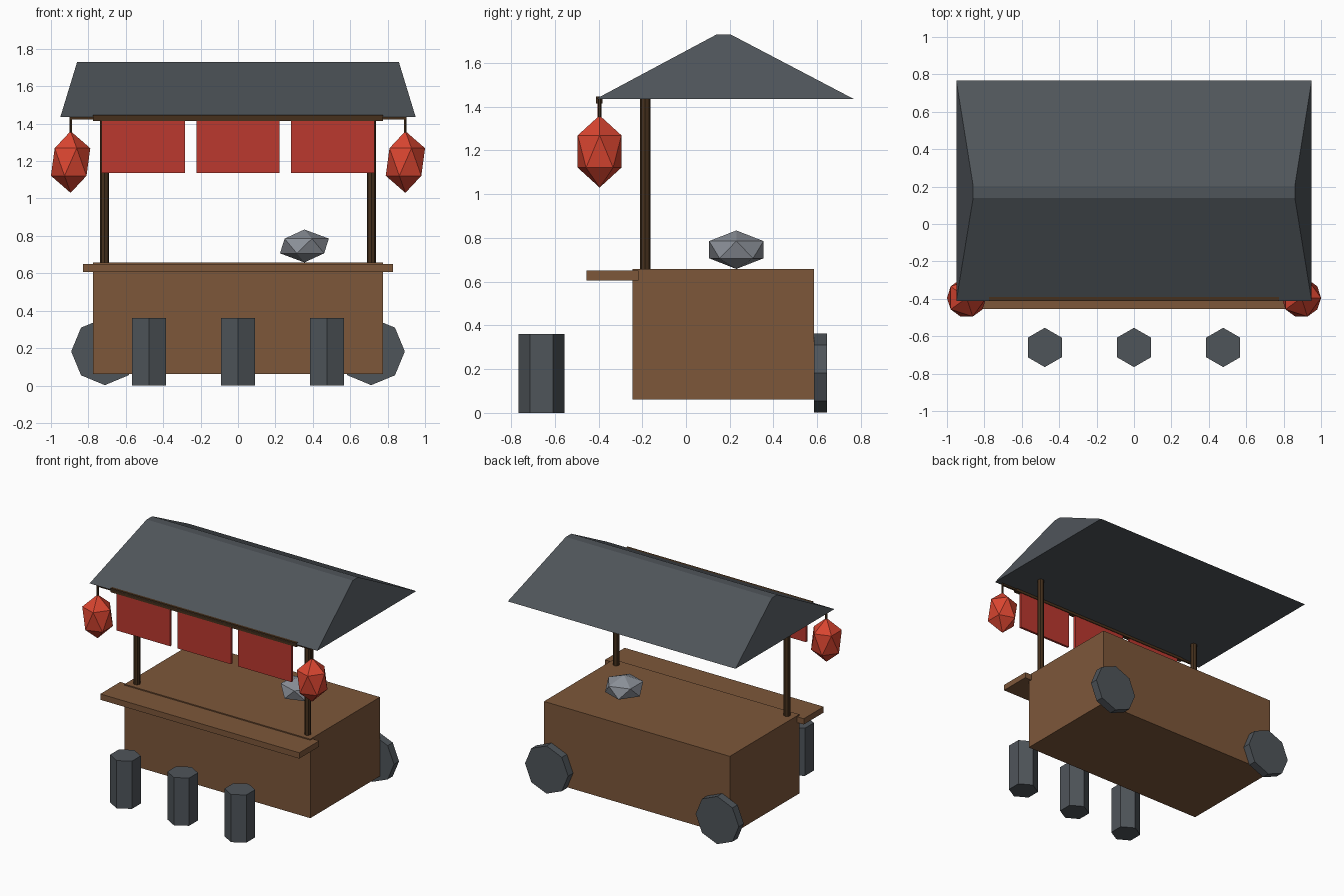
import bpy
import math

cube = bpy.data.objects.get("Cube")
if cube:
    bpy.data.objects.remove(cube, do_unlink=True)


def material(name, r, g, b):
    mat = bpy.data.materials.new(name)
    mat.use_nodes = True
    mat.diffuse_color = (r, g, b, 1)
    mat.node_tree.nodes["Principled BSDF"].inputs["Base Color"].default_value = (r, g, b, 1)
    return mat


wood = material("warm wood", 0.205, 0.095, 0.042)
dark_wood = material("dark wood", 0.061, 0.03, 0.012)
slate = material("slate grey", 0.078, 0.09, 0.102)
cloth = material("red cloth", 0.5, 0.04, 0.028)
paper = material("lantern red", 0.7, 0.06, 0.03)
steel = material("steel grey", 0.26, 0.28, 0.315)


def finish(name, mat):
    obj = bpy.context.object
    obj.name = name
    obj.data.materials.append(mat)
    return obj


def box(name, mat, x, y, z):
    """Box given by its (min, max) range on each axis."""
    bpy.ops.mesh.primitive_cube_add(size=1, location=[sum(r) / 2 for r in (x, y, z)])
    obj = finish(name, mat)
    for v in obj.data.vertices:
        v.co = [c * (r[1] - r[0]) for c, r in zip(v.co, (x, y, z))]
    return obj


def prism(name, mat, sides, radius, depth, loc, rot=(0, 0, 0)):
    bpy.ops.mesh.primitive_cylinder_add(vertices=sides, radius=radius, depth=depth,
                                        location=loc, rotation=rot)
    return finish(name, mat)


def gem(name, mat, loc, width, height):
    bpy.ops.mesh.primitive_ico_sphere_add(subdivisions=1, radius=1, location=loc)
    obj = finish(name, mat)
    for v in obj.data.vertices:
        v.co = (v.co.x * width, v.co.y * width, v.co.z * height)
    return obj


# Cart body and serving counter
box("cart_body", wood, (-0.775, 0.775), (-0.245, 0.585), (0.062, 0.658))
box("counter", wood, (-0.83, 0.83), (-0.455, -0.218), (0.606, 0.65))

# Roof: a box tapered to a narrow ridge
roof = box("roof", slate, (-0.95, 0.95), (-0.412, 0.767), (1.435, 1.73))
for v in roof.data.vertices:
    if v.co.z > 0:
        v.co.x *= 0.86 / 0.95
        v.co.y = math.copysign(0.032, v.co.y) - 0.0055

# Front beam with the thin rod that carries the lanterns
box("front_beam", dark_wood, (-0.775, 0.775), (-0.411, -0.381), (1.415, 1.446))
box("lantern_rod", dark_wood, (-0.897, 0.897), (-0.402, -0.388), (1.422, 1.437))

# Parts on both sides
for side, s in (("left", 1), ("right", -1)):
    prism(side + "_post", dark_wood, 8, 0.024, 0.79, (s * 0.713, -0.187, 1.045))
    prism(side + "_wheel", slate, 8, 0.18, 0.06, (s * 0.712, 0.615, 0.182),
          (math.pi / 2, 0, 0))
    prism(side + "_cord", dark_wood, 6, 0.008, 0.09, (s * 0.895, -0.395, 1.39))
    gem(side + "_lantern", paper, (s * 0.895, -0.395, 1.195), 0.1175, 0.165)

# Hanging cloths and stools in rows of three
for i in (-1, 0, 1):
    x = i * 0.506
    box(f"cloth_{i + 2}", cloth, (x - 0.223, x + 0.223), (-0.404, -0.386), (1.136, 1.42))
    prism(f"stool_{i + 2}", slate, 6, 0.105, 0.36, (i * 0.477, -0.66, 0.18))

# Cooking pot on the worktop
gem("pot", steel, (0.355, 0.23, 0.746), 0.146, 0.088)
